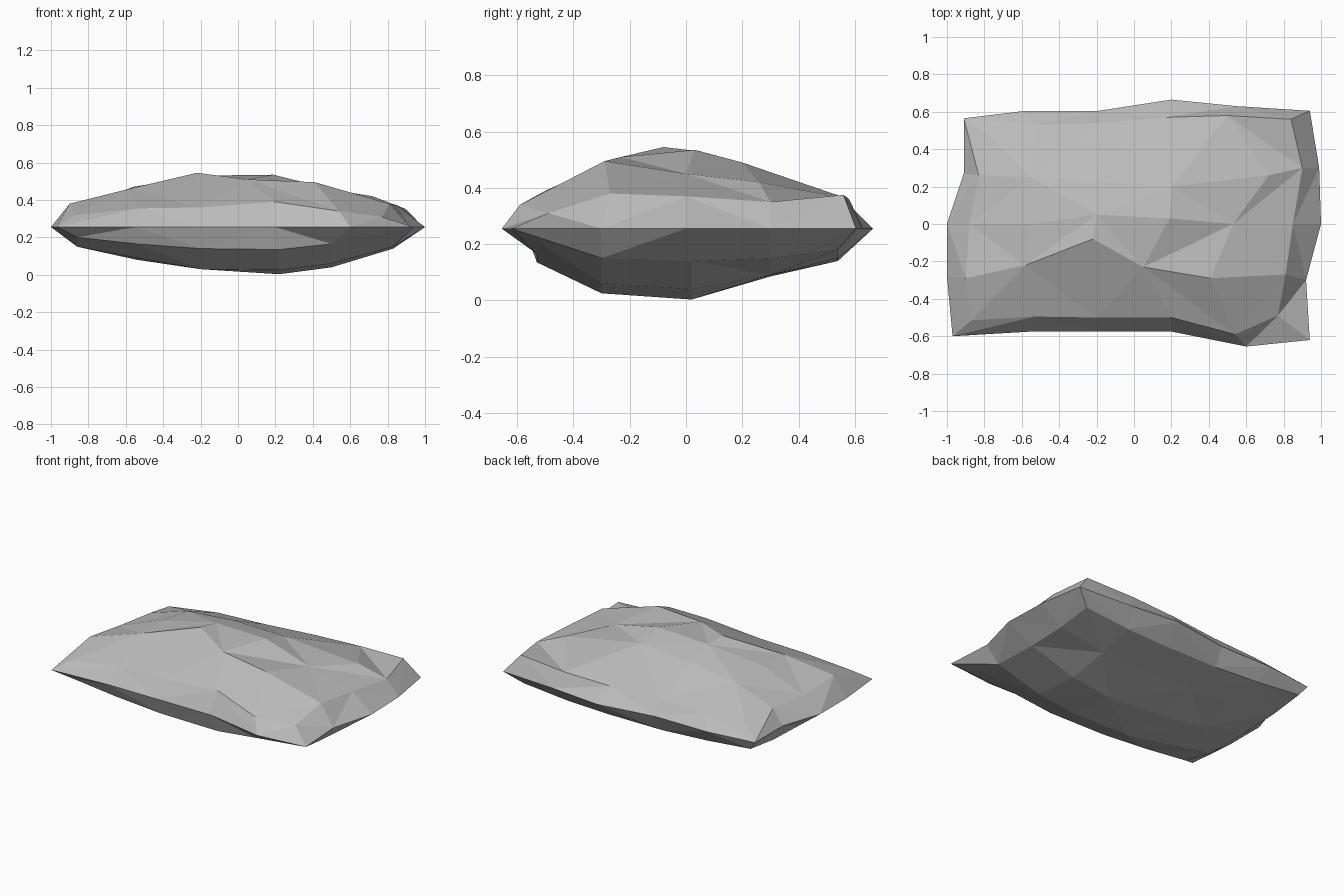
import bpy
import bmesh

cube = bpy.data.objects.get("Cube")
if cube:
    bpy.data.objects.remove(cube, do_unlink=True)

COLS, ROWS = 6, 5
SEAM_Z = 0.255

cloth = bpy.data.materials.new("grey cloth")
cloth.use_nodes = True
cloth.diffuse_color = (0.5, 0.5, 0.5, 1)
cloth.node_tree.nodes["Principled BSDF"].inputs["Base Color"].default_value = (0.5, 0.5, 0.5, 1)

# Pinched seam outline, anticlockwise from the front right corner of the bag
seam_path = [
    (-.97, -.6), (-.55, -.575), (-.2, -.575), (.2, -.575), (.6, -.655), (.94, -.62),
    (.92, -.3), (1, 0), (.99, .3),
    (.94, .605), (.55, .63), (.2, .665), (-.19, .605), (-.58, .605), (-.91, .565),
    (-.91, .27), (-1, 0), (-1, -.28)]

# Rows of the stuffed upper surface, front to back
top_xy = [
    [(-.87, -.515), (-.53, -.495), (-.2, -.5), (.2, -.5), (.54, -.59), (.77, -.49)],
    [(-.9, -.29), (-.58, -.22), (-.22, -.08), (.05, -.23), (.41, -.29), (.81, -.27)],
    [(-.88, 0), (-.56, 0), (-.2, .05), (.19, .03), (.53, 0), (.85, 0)],
    [(-.83, .26), (-.55, .25), (-.2, .23), (.2, .2), (.72, .26), (.9, .3)],
    [(-.78, .48), (-.52, .53), (-.18, .54), (.17, .57), (.5, .58), (.84, .56)]]
top_z = [
    [.32, .355, .36, .39, .34, .31],
    [.38, .46, .545, .51, .495, .38],
    [.35, .47, .53, .535, .45, .37],
    [.35, .44, .48, .49, .42, .35],
    [.31, .33, .34, .35, .36, .375]]

# Sagging underside
bottom_z = [
    [.2, .165, .14, .135, .165, .21],
    [.15, .09, .03, .025, .06, .15],
    [.15, .08, .03, .003, .04, .14],
    [.16, .12, .09, .085, .09, .15],
    [.19, .16, .14, .14, .15, .18]]
bottom_x = [-.86, -.54, -.2, .22, .5, .83]
bottom_y = [-.53, -.3, .02, .3, .54]


def border(grid):
    """Edge of a grid in the same order as the seam outline."""
    front, back = grid[0], grid[-1][::-1]
    right = [row[-1] for row in grid[1:-1]]
    left = [row[0] for row in grid[1:-1]][::-1]
    return front + right + back + left


def add_panel(bm, grid, seam, upward):
    """Skin one side of the bag and join its edge to the seam."""
    def quad(a, b, c, d, flip):
        loop = [a, b, c, d] if upward else [d, c, b, a]
        for i, j, k in ((0, 1, 3), (1, 2, 3)) if flip else ((0, 1, 2), (0, 2, 3)):
            bm.faces.new((loop[i], loop[j], loop[k]))

    for r in range(ROWS - 1):
        for c in range(COLS - 1):
            quad(grid[r][c], grid[r][c + 1], grid[r + 1][c + 1], grid[r + 1][c], (r + c) % 2)
    ring = border(grid)
    for i in range(len(seam)):
        j = (i + 1) % len(seam)
        quad(seam[i], seam[j], ring[j], ring[i], i % 2)


bm = bmesh.new()
seam = [bm.verts.new((x, y, SEAM_Z)) for x, y in seam_path]
top = [[bm.verts.new((*top_xy[r][c], top_z[r][c])) for c in range(COLS)] for r in range(ROWS)]
bottom = [[bm.verts.new((bottom_x[c], bottom_y[r], bottom_z[r][c])) for c in range(COLS)]
          for r in range(ROWS)]
add_panel(bm, top, seam, True)
add_panel(bm, bottom, seam, False)
bmesh.ops.recalc_face_normals(bm, faces=bm.faces)

mesh = bpy.data.meshes.new("pillow")
bm.to_mesh(mesh)
bm.free()
mesh.materials.append(cloth)
pillow = bpy.data.objects.new("pillow", mesh)
bpy.context.collection.objects.link(pillow)
